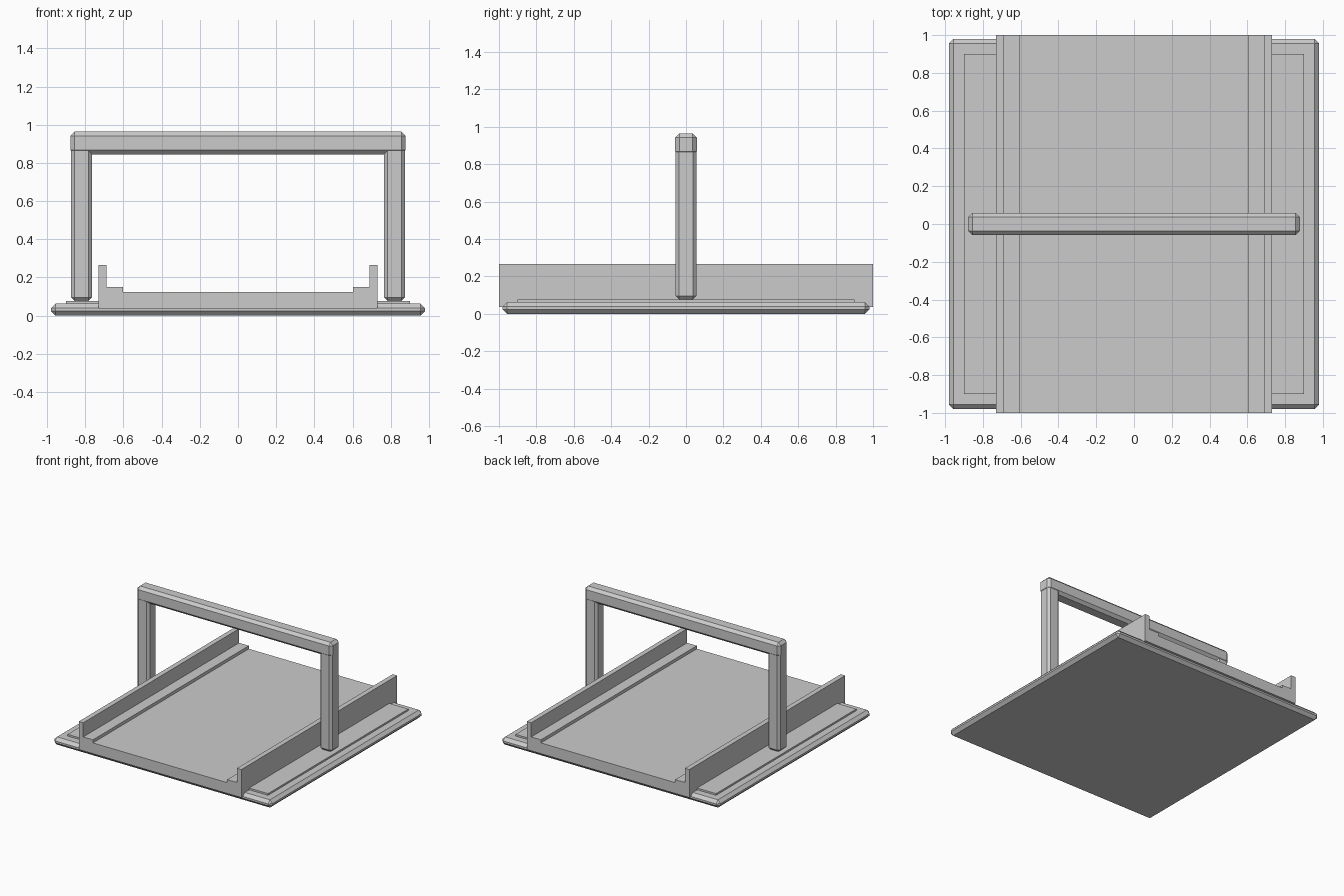
import bpy, bmesh

cube = bpy.data.objects.get("Cube")
if cube:
    bpy.data.objects.remove(cube, do_unlink=True)

GREY = (0.6, 0.6, 0.6, 1)
grey = bpy.data.materials.new("plain_grey")
grey.use_nodes = True
grey.diffuse_color = GREY
grey.node_tree.nodes["Principled BSDF"].inputs["Base Color"].default_value = GREY


def add_object(name, bm):
    bmesh.ops.recalc_face_normals(bm, faces=bm.faces)
    mesh = bpy.data.meshes.new(name)
    bm.to_mesh(mesh)
    bm.free()
    mesh.materials.append(grey)
    obj = bpy.data.objects.new(name, mesh)
    bpy.context.scene.collection.objects.link(obj)
    return obj


def box(name, low, high, chamfer=0):
    """Box between two corners, with optional flat chamfers."""
    bm = bmesh.new()
    bmesh.ops.create_cube(bm, size=1)
    for v in bm.verts:
        v.co = [lo + (c + 0.5) * (hi - lo) for c, lo, hi in zip(v.co, low, high)]
    obj = add_object(name, bm)
    if chamfer:
        mod = obj.modifiers.new("chamfer", 'BEVEL')
        mod.width = chamfer
        mod.segments = 1
    return obj


# Base slab and raised panel
box("base_slab", (-0.98, -0.98, 0), (0.98, 0.98, 0.063), 0.024)
box("base_panel", (-0.9, -0.9, 0.05), (0.9, 0.9, 0.077))

# Channel deck with side walls and ledges, extruded front to back
half = [(0.73, 0.037), (0.73, 0.265), (0.69, 0.265),
        (0.69, 0.15), (0.603, 0.15), (0.603, 0.125)]
profile = half + [(-x, z) for x, z in reversed(half)]
bm = bmesh.new()
face = bm.faces.new([bm.verts.new((x, -1, z)) for x, z in profile])
sweep = bmesh.ops.extrude_face_region(bm, geom=[face], use_keep_orig=True)
back = [g for g in sweep["geom"] if isinstance(g, bmesh.types.BMVert)]
bmesh.ops.translate(bm, verts=back, vec=(0, 2, 0))
add_object("channel_deck", bm)

# Overhead arch: two posts and a beam
for side, sx in (("left", 1), ("right", -1)):
    x0, x1 = sorted((sx * 0.765, sx * 0.875))
    box(side + "_post", (x0, -0.055, 0.077), (x1, 0.055, 0.885), 0.018)
box("top_beam", (-0.878, -0.058, 0.845), (0.878, 0.058, 0.964), 0.022)
